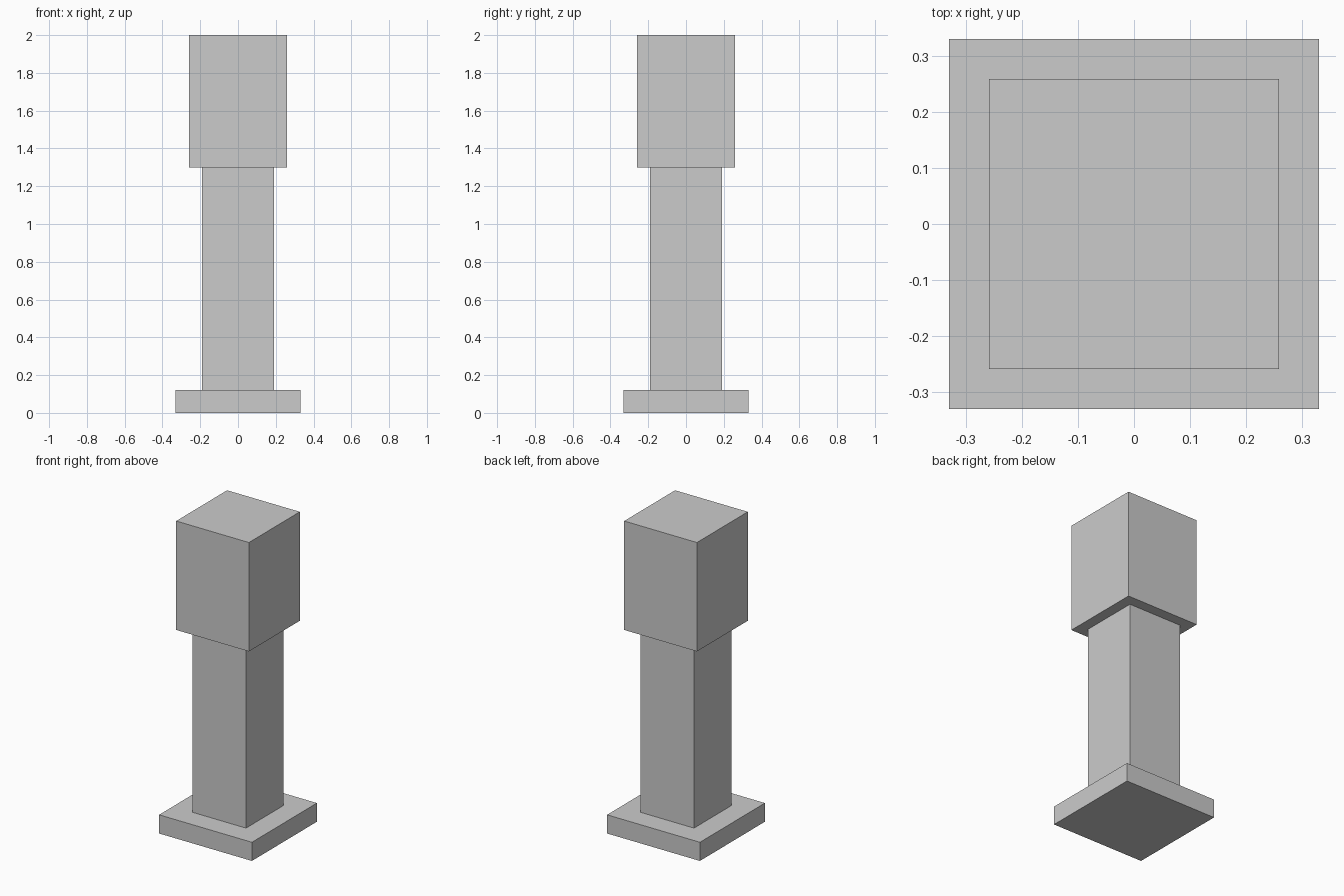
import bpy

# Remove the default cube
old = bpy.data.objects.get("Cube")
if old:
    bpy.data.objects.remove(old, do_unlink=True)

# Single plain grey
grey = bpy.data.materials.new("light_grey")
grey.use_nodes = True
colour = (0.6, 0.6, 0.6, 1)
grey.diffuse_color = colour
grey.node_tree.nodes["Principled BSDF"].inputs["Base Color"].default_value = colour


def block(name, width, bottom, top):
    """Square block centred on the vertical axis."""
    bpy.ops.mesh.primitive_cube_add(size=1, location=(0, 0, (bottom + top) / 2))
    ob = bpy.context.object
    ob.name = ob.data.name = name
    ob.scale = (width, width, top - bottom)
    bpy.ops.object.transform_apply(location=False, rotation=False, scale=True)
    ob.data.materials.append(grey)


# Stacked parts, from the ground up
block("base_plate", 0.66, 0, 0.12)
block("column", 0.38, 0.12, 1.3)
block("head_block", 0.517, 1.3, 2)
